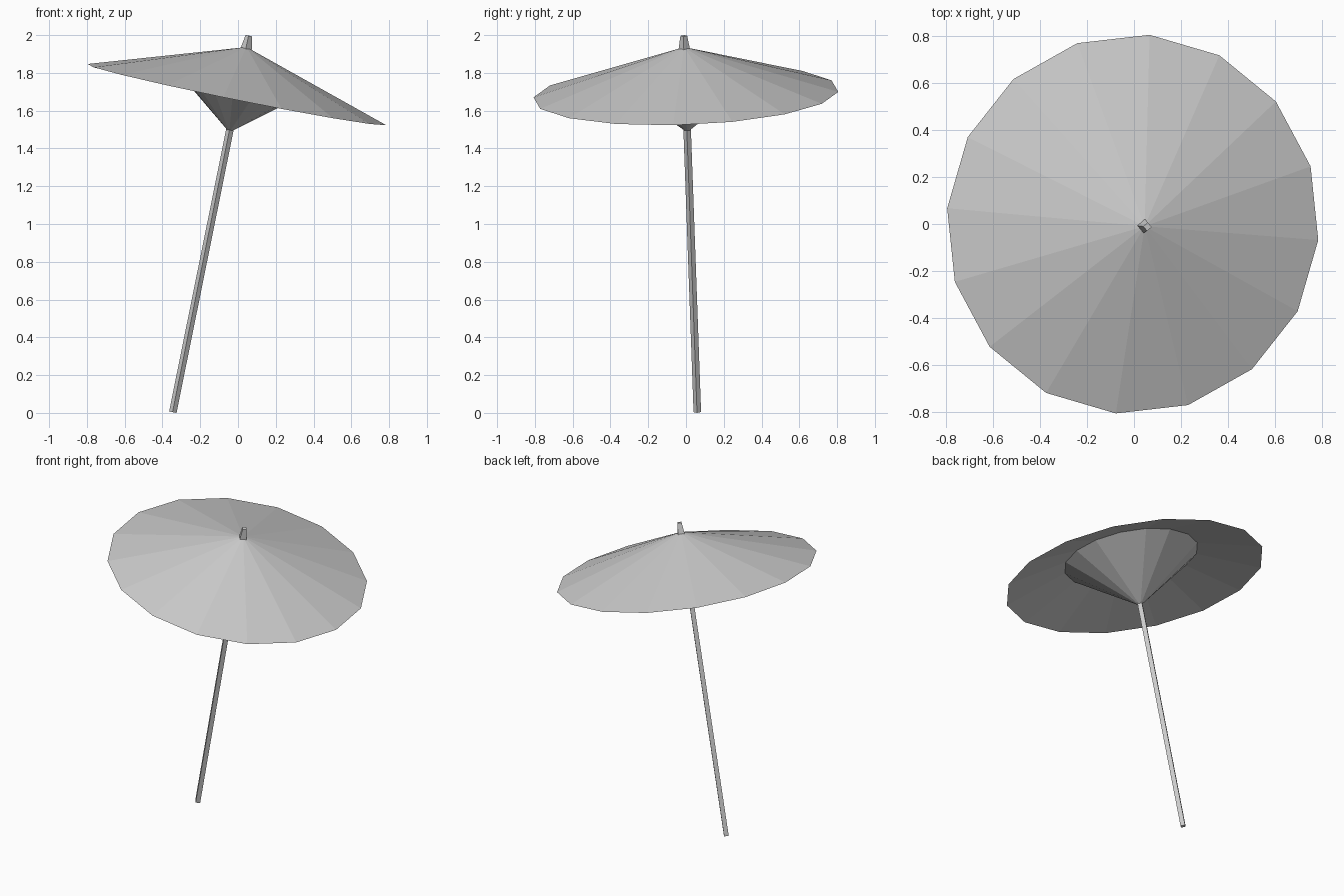
import bpy
import bmesh
from math import cos, sin, tau, radians
from mathutils import Vector

cube = bpy.data.objects.get("Cube")
if cube:
    bpy.data.objects.remove(cube, do_unlink=True)

grey = bpy.data.materials.new("light_grey")
grey.use_nodes = True
COLOUR = (0.6, 0.6, 0.6, 1)
grey.diffuse_color = COLOUR
grey.node_tree.nodes["Principled BSDF"].inputs["Base Color"].default_value = COLOUR

# Leaning axis shared by every part
FOOT = Vector((-0.345, 0.06, 0.004))
AXIS = Vector((0.202, -0.036, 1)).normalized()
TILT = Vector((0, 0, 1)).rotation_difference(AXIS)
TWIST = radians(-5)


def lathe(name, profile, sides, cap_bottom=False, cap_top=False):
    """Flat-sided turned part; profile is (radius, distance along the axis)."""
    bm = bmesh.new()
    rings = []
    for r, h in profile:
        count = sides if r else 1
        rings.append([bm.verts.new((r * cos(TWIST + tau * i / sides),
                                    r * sin(TWIST + tau * i / sides), h))
                      for i in range(count)])
    for low, high in zip(rings, rings[1:]):
        for i in range(sides):
            j = (i + 1) % sides
            if len(low) == 1:
                bm.faces.new((low[0], high[j], high[i]))
            elif len(high) == 1:
                bm.faces.new((low[i], low[j], high[0]))
            else:
                bm.faces.new((low[i], low[j], high[j], high[i]))
    if cap_bottom:
        bm.faces.new(rings[0][::-1])
    if cap_top:
        bm.faces.new(rings[-1])
    mesh = bpy.data.meshes.new(name)
    bm.to_mesh(mesh)
    bm.free()
    mesh.materials.append(grey)
    obj = bpy.data.objects.new(name, mesh)
    bpy.context.collection.objects.link(obj)
    obj.rotation_mode = 'QUATERNION'
    obj.rotation_quaternion = TILT
    obj.location = FOOT
    return obj


# Heights along the leaning axis
RIM, PEAK, HUB, TIP = 1.716, 1.973, 1.512, 2.034
CANOPY_RADIUS, BRACE_RADIUS = 0.81, 0.42
brace_top = RIM + (PEAK - RIM) * (1 - BRACE_RADIUS / CANOPY_RADIUS)

# Canopy sheet, inner brace cone, pole and top finial
lathe("canopy", [(CANOPY_RADIUS, RIM), (0, PEAK)], 16)
lathe("brace_cone", [(0, HUB), (BRACE_RADIUS, brace_top)], 16)
lathe("pole", [(0.02, 0), (0.02, PEAK)], 4, cap_bottom=True)
lathe("finial", [(0.03, PEAK - 0.01), (0.018, TIP)], 4, cap_top=True)
